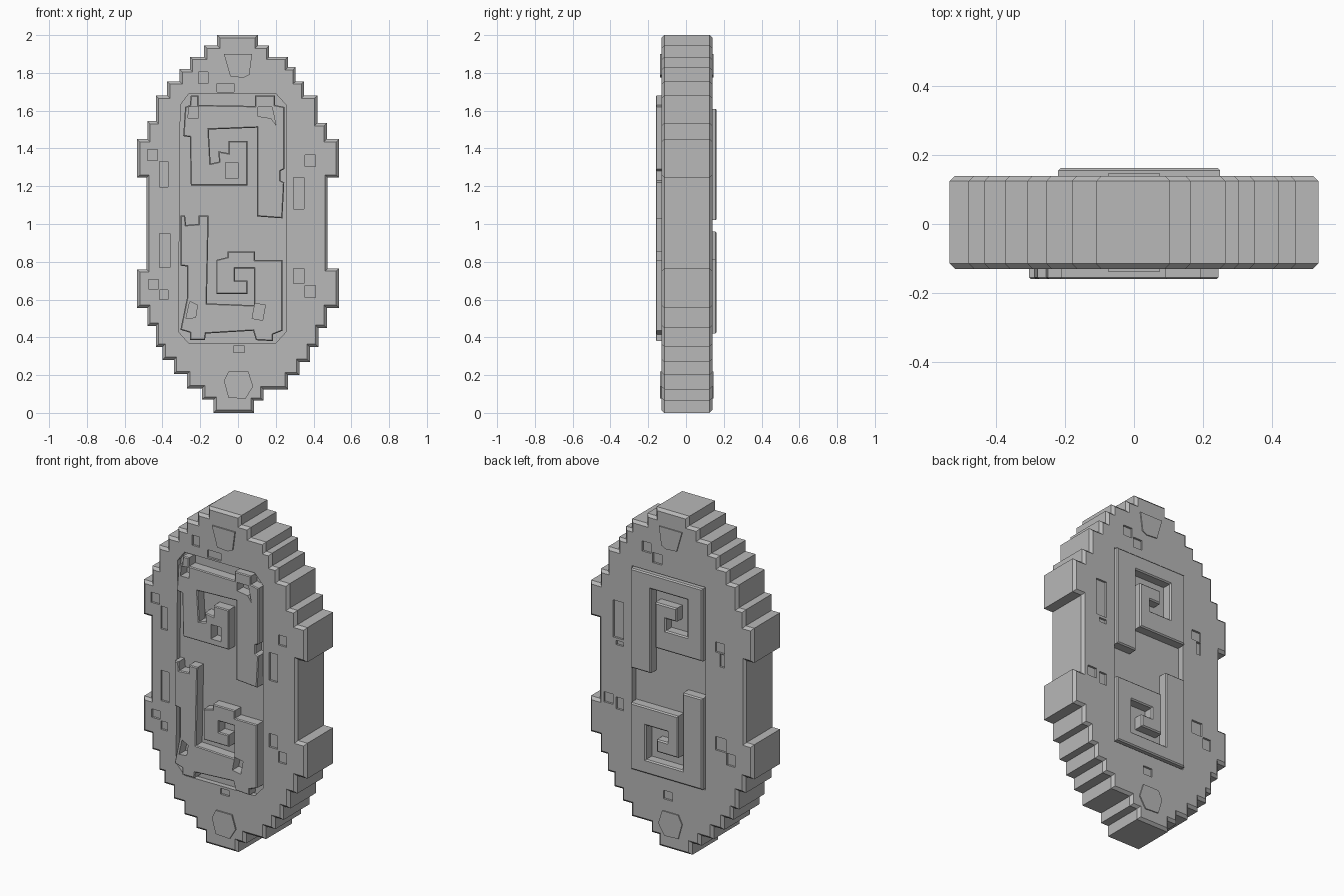
import bpy, bmesh

stone = bpy.data.materials.new("grey stone")
stone.diffuse_color = (0.48, 0.48, 0.48, 1)


def prism(name, shapes, y0, y1, bevel=0.0, bevel_sides=()):
    """Extrude outlines (x, z in hundredths) along y; chamfer chosen caps."""
    bm = bmesh.new()
    for pts in shapes:
        a = [bm.verts.new((x / 100, y0, z / 100)) for x, z in pts]
        b = [bm.verts.new((x / 100, y1, z / 100)) for x, z in pts]
        bm.faces.new(a)
        bm.faces.new(b)
        n = len(pts)
        for i in range(n):
            j = (i + 1) % n
            bm.faces.new((a[i], a[j], b[j], b[i]))
    bmesh.ops.recalc_face_normals(bm, faces=bm.faces)
    if bevel:
        edges = [e for e in bm.edges
                 if any(all(abs(v.co.y - s) < 1e-5 for v in e.verts) for s in bevel_sides)]
        bmesh.ops.bevel(bm, geom=edges, offset=bevel, segments=1, affect='EDGES')
    me = bpy.data.meshes.new(name)
    bm.to_mesh(me)
    bm.free()
    me.materials.append(stone)
    ob = bpy.data.objects.new(name, me)
    bpy.context.collection.objects.link(ob)
    return ob


def carve(ob, shapes, y0, y1):
    """Cut outlines out of an object and discard the cutter."""
    cutter = prism("cutter", shapes, y0, y1)
    cutter.hide_render = True
    m = ob.modifiers.new("carve", 'BOOLEAN')
    m.operation = 'DIFFERENCE'
    m.solver = 'EXACT'
    m.object = cutter
    bpy.context.view_layer.objects.active = ob
    bpy.ops.object.modifier_apply(modifier=m.name)
    bpy.data.objects.remove(cutter)


def rect(x0, z0, x1, z1):
    return [(x0, z0), (x1, z0), (x1, z1), (x0, z1)]


def stairs(start, steps):
    """Stepped edge going down: each pair is (new x, z of the step)."""
    x, out = start[0], [start]
    for nx, z in steps:
        out += [(x, z), (nx, z)]
        x = nx
    return out + [(x, 0)]


# Body: stepped oval slab with chamfered rims
right = stairs((10.5, 200), [(16.5, 194.5), (26.5, 188.5), (30.5, 183), (35, 175.5),
                             (42, 168), (47, 153.5), (53.5, 145), (47.5, 124.5),
                             (53.5, 76.5), (47, 55.5), (42.5, 45), (38, 35), (32.5, 27),
                             (26.5, 20), (13.5, 12.5), (8.5, 6.5)])
left = stairs((-11, 200), [(-18, 194.5), (-25.5, 188.5), (-31, 182), (-37.5, 175.5),
                           (-43.5, 168), (-48, 154.5), (-53.5, 145), (-48.5, 124.5),
                           (-53.5, 76), (-48, 55.5), (-43.5, 46), (-40, 35), (-34, 28),
                           (-27, 20.5), (-19, 13), (-13, 7)])
FRONT, BACK = -0.13, 0.14
body = prism("stepped_body", [right + left[::-1]], FRONT, BACK, 0.015, (FRONT, BACK))

# Sunken panels
front_panel = [(-26, 169), (20, 169), (25.5, 163), (25.5, 43), (20, 37),
               (-26, 36.8), (-31.5, 43), (-30.5, 163)]
carve(body, [front_panel], -0.3, -0.10)
carve(body, [rect(-22.5, 41.5, 25.5, 161.5)], 0.105, 0.3)

# Shallow square marks
front_marks = [rect(*r) for r in (
    (-21, 174.5, -16, 180.5), (-11, 170, -2, 174.5), (-48, 133.5, -42.5, 139.5),
    (-41.5, 119.5, -37, 133), (35.5, 130.5, 41, 136.5), (29.5, 108, 35, 124.5),
    (-41.5, 77, -36, 95), (-47.5, 65.5, -42, 70.5), (-41.5, 60, -37, 65),
    (29.5, 68.5, 35, 76.5), (35.5, 61, 41, 67.5), (-2.5, 32, 3.5, 35.5))]
back_marks = [rect(*r) for r in (
    (13, 172, 19, 178), (6, 167, 12, 173), (31, 116, 38, 138), (31, 112, 36, 114.5),
    (38, 76, 44, 82), (31, 74, 36, 81), (-35, 125, -29, 131), (-35, 117, -32, 124.5),
    (-36, 67, -29, 75), (-42, 60, -36.5, 67), (-1, 29, 5, 34))]
carve(body, front_marks, -0.3, FRONT + 0.012)
carve(body, back_marks, BACK - 0.012, 0.3)

# Top and bottom badges on both faces
crest = [(-7.5, 190), (7.5, 190), (6, 179), (3, 177.5), (-4, 178)]
foot = [(-7.5, 17), (-5, 22), (5.5, 22), (8, 14), (4, 7.5), (-5, 8)]
for side, y0, y1 in (("front", FRONT - 0.008, FRONT + 0.01), ("back", BACK - 0.01, BACK + 0.006)):
    prism(side + "_top_badge", [crest], y0, y1)
    prism(side + "_bottom_badge", [foot], y0, y1)

# Weathered front spirals
upper = [(-29, 146.5), (-28, 162), (-25.5, 163), (-25, 168), (-21, 168), (-21, 163),
         (9, 162.5), (9, 168), (19.5, 168), (19.5, 163), (24.5, 162), (24.5, 129),
         (22.5, 128), (22.5, 123), (24.5, 122), (23.5, 103), (10, 104), (10, 151),
         (-15.5, 150), (-14.5, 132), (-10, 133), (-10.5, 138.5), (-5, 137.5), (-5, 144),
         (5, 144), (5, 120.5), (-25, 120.5), (-25.5, 146)]
lower = [(-30.5, 104.5), (-28, 104.5), (-27.5, 99.5), (-21, 100), (-21, 104.5),
         (-15.5, 104.5), (-16.5, 58), (8.5, 57), (8.5, 76.5), (-1.5, 76.5), (-1.5, 70),
         (5, 70), (5, 63), (-11.5, 63), (-11.5, 81), (-5.5, 82.5), (-5.5, 85.5),
         (9, 85.5), (9, 81), (23.5, 81), (23.5, 43.5), (18.5, 41.5), (18.5, 38),
         (9.5, 38.5), (8, 43.5), (-17, 42), (-17.5, 38.5), (-25.5, 38.5), (-25.5, 42.5),
         (-30.5, 44), (-27, 61), (-27, 77.5), (-30.5, 78)]
upper_chips = [rect(-6.5, 124, 0, 132.5),
               [(-26, 162), (-21, 162.3), (-21, 156), (-26.5, 156)],
               [(10.5, 162), (18, 162), (20, 152.5), (17.5, 156), (10.5, 157)]]
lower_chips = [[(-25.5, 59), (-21.5, 57), (-22.5, 50.5), (-27.5, 50)],
               [(9, 58), (14.5, 57), (13, 49), (7.5, 50)]]
for name, shape, chips in (("front_upper_spiral", upper, upper_chips),
                           ("front_lower_spiral", lower, lower_chips)):
    ob = prism(name, [shape], -0.16, -0.09, 0.005, (-0.16,))
    carve(ob, chips, -0.3, -0.10)

# Clean back spirals; the lower one is the upper turned half way round
spiral = [(12, 102), (25, 102), (25, 161), (-22, 161), (-22, 118), (9, 118), (9, 145),
          (-5, 145), (-5, 137), (2, 137), (2, 130), (-12, 130), (-12, 152), (12, 152)]
turned = [(3 - x, 42 + (161 - z) * 0.915) for x, z in spiral]
prism("back_upper_spiral", [spiral], 0.095, 0.162, 0.007, (0.162,))
prism("back_lower_spiral", [turned], 0.095, 0.162, 0.007, (0.162,))
